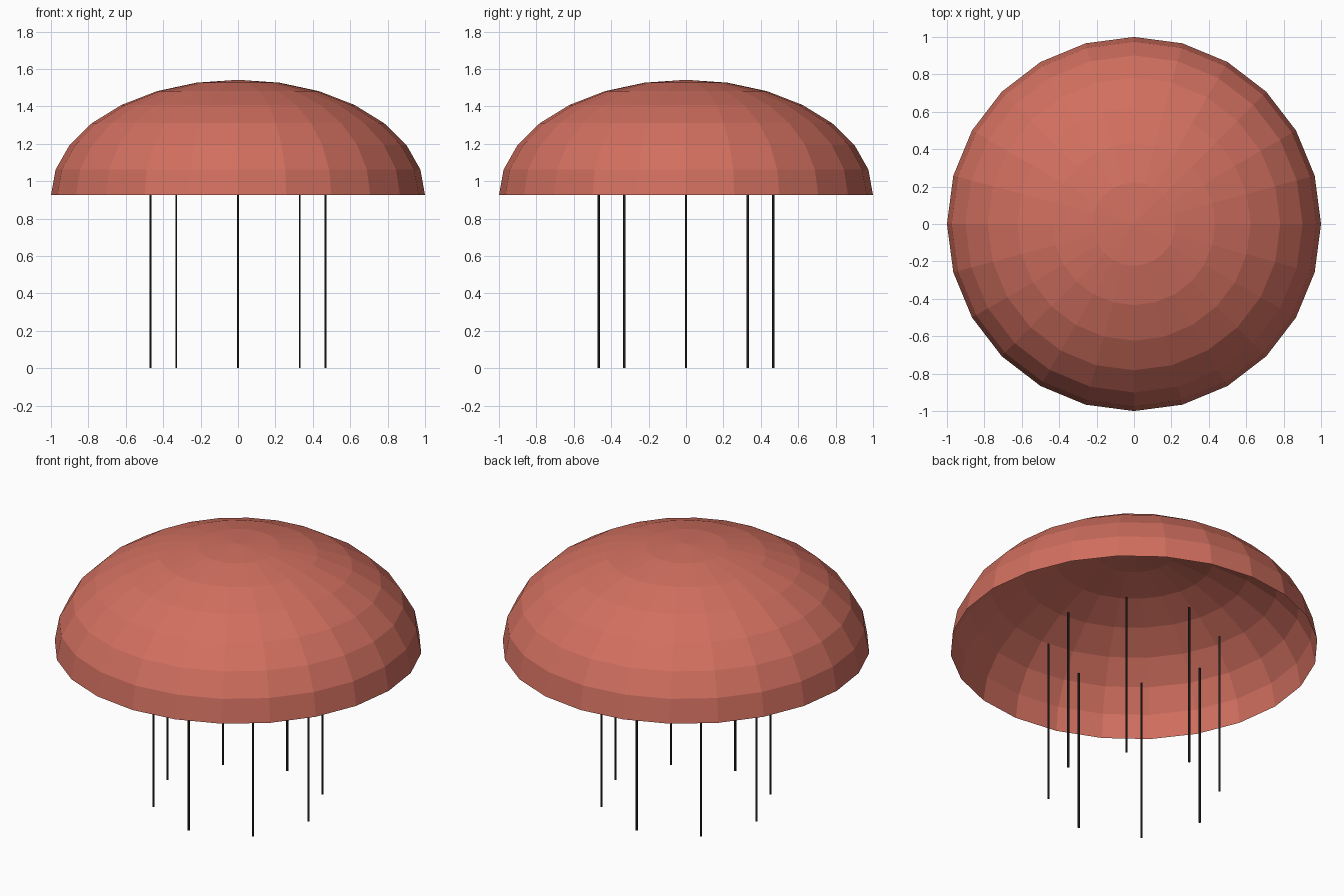
import bpy
import bmesh
from math import cos, sin, pi
from mathutils import Matrix, Vector

cube = bpy.data.objects.get("Cube")
if cube:
    bpy.data.objects.remove(cube, do_unlink=True)

RIM_Z, DOME_HEIGHT = 0.925, 0.617
CORD_COUNT, CORD_RING, CORD_RADIUS, CORD_TOP = 8, 0.467, 0.006, 0.97


def make_material(name, rgb):
    mat = bpy.data.materials.new(name)
    mat.use_nodes = True
    color = (*rgb, 1.0)
    mat.diffuse_color = color
    mat.node_tree.nodes["Principled BSDF"].inputs["Base Color"].default_value = color
    return mat


def make_object(name, bm, mat):
    mesh = bpy.data.meshes.new(name)
    bm.to_mesh(mesh)
    bm.free()
    mesh.materials.append(mat)
    obj = bpy.data.objects.new(name, mesh)
    bpy.context.collection.objects.link(obj)
    return obj


coral = make_material("coral red", (0.64, 0.16, 0.115))
charcoal = make_material("dark charcoal", (0.03, 0.024, 0.021))

# Canopy: the open upper half of a faceted sphere, flattened
bm = bmesh.new()
bmesh.ops.create_uvsphere(bm, u_segments=24, v_segments=14, radius=1)
lower = [v for v in bm.verts if v.co.z < -0.01]
bmesh.ops.delete(bm, geom=lower, context='VERTS')
bmesh.ops.scale(bm, vec=(1, 1, DOME_HEIGHT), verts=bm.verts)
bmesh.ops.translate(bm, vec=(0, 0, RIM_Z), verts=bm.verts)
make_object("canopy", bm, coral)

# Cords: a ring of thin vertical rods reaching just inside the canopy
for i in range(CORD_COUNT):
    angle = 2 * pi * i / CORD_COUNT
    place = Vector((CORD_RING * cos(angle), CORD_RING * sin(angle), CORD_TOP / 2))
    bm = bmesh.new()
    bmesh.ops.create_cone(bm, cap_ends=True, segments=6, radius1=CORD_RADIUS,
                          radius2=CORD_RADIUS, depth=CORD_TOP,
                          matrix=Matrix.Translation(place))
    make_object(f"cord_{i + 1}", bm, charcoal)
